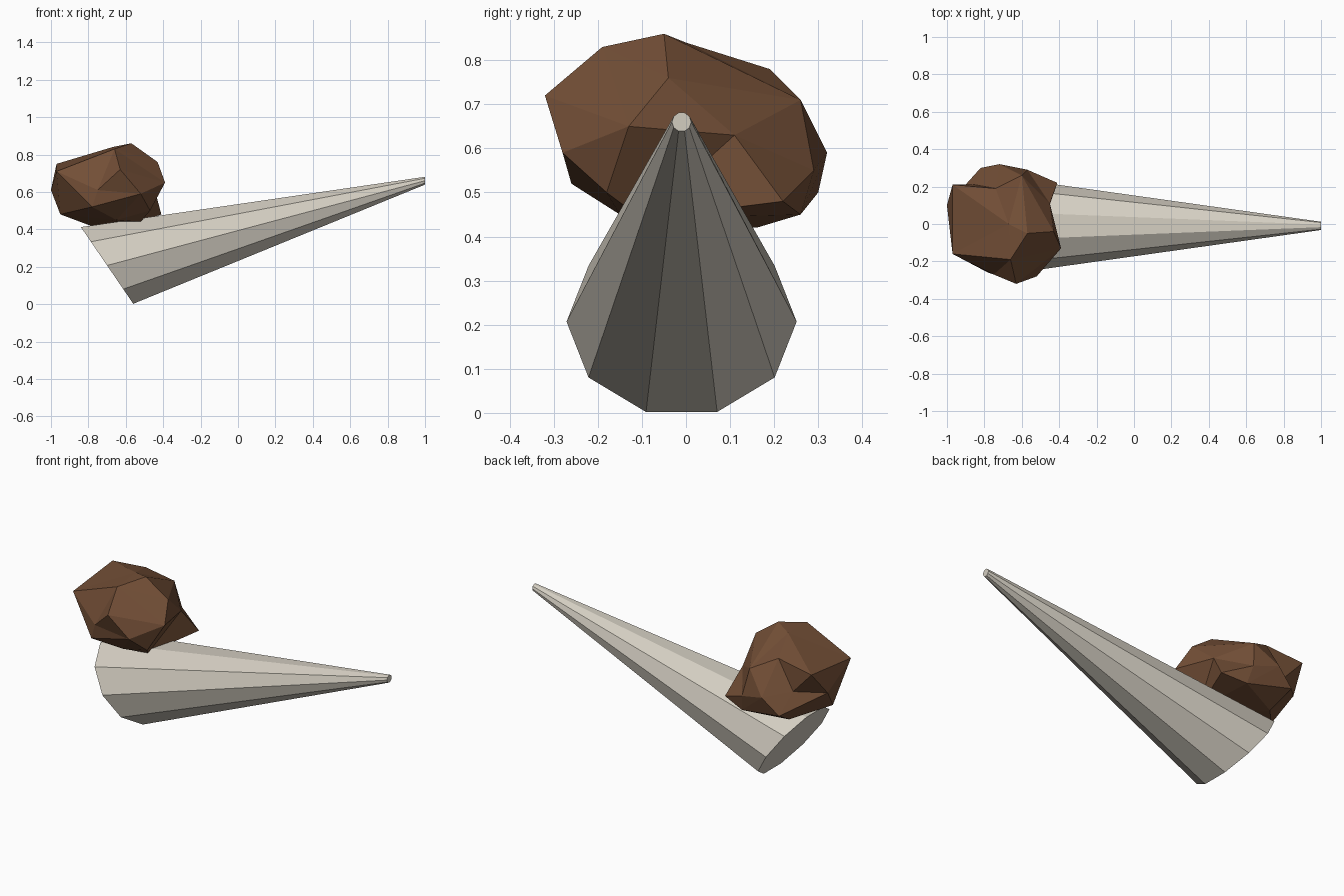
import bpy, bmesh, math
from mathutils import Vector

cube = bpy.data.objects.get("Cube")
if cube:
    bpy.data.objects.remove(cube, do_unlink=True)


def make_material(name, color):
    mat = bpy.data.materials.new(name)
    mat.use_nodes = True
    mat.diffuse_color = (*color, 1)
    mat.node_tree.nodes["Principled BSDF"].inputs["Base Color"].default_value = (*color, 1)
    return mat


def make_object(name, bm, mat):
    bmesh.ops.recalc_face_normals(bm, faces=bm.faces[:])
    mesh = bpy.data.meshes.new(name)
    bm.to_mesh(mesh)
    bm.free()
    mesh.materials.append(mat)
    obj = bpy.data.objects.new(name, mesh)
    bpy.context.collection.objects.link(obj)
    return obj


bone = make_material("pale bone", (0.65, 0.61, 0.53))
brown = make_material("dark brown", (0.17, 0.077, 0.037))


# Tapered horn: a slanted wide ring lofted to a small upright ring
def ring(bm, center, radius, up, sides=10):
    side, up = Vector((0, 1, 0)), Vector(up).normalized()
    angles = [math.tau * i / sides for i in range(sides)]
    return [bm.verts.new(Vector(center) + radius * (side * math.cos(a) + up * math.sin(a)))
            for a in angles]


bm = bmesh.new()
base = ring(bm, (-0.7, -0.01, 0.207), 0.261, (-0.28, 0, 0.41))
tip = ring(bm, (1, -0.01, 0.66), 0.022, (0, 0, 1))
bm.faces.new(base)
bm.faces.new(tip)
for i in range(len(base)):
    j = (i + 1) % len(base)
    bm.faces.new((base[i], base[j], tip[j], tip[i]))
make_object("tapered_horn", bm, bone)

# Faceted lump: corner points in hundredths, grouped by region
top = [(-57, -5, 86), (-67, 0, 84), (-66, -19, 83), (-74, 19, 78), (-60, 26, 71)]
front = [(-63, -32, 72), (-52, -28, 59), (-78, -26, 52), (-75, -27, 61)]
left = [(-43, -4, 76), (-39, -13, 65), (-41, 22, 48), (-45, 11, 63), (-47, -18, 50)]
right = [(-97, -16, 71), (-97, 21, 75), (-100, 10, 61), (-95, -2, 48)]
back = [(-72, 32, 59), (-57, 29, 55), (-82, 30, 50), (-85, 21, 62)]
bottom = [(-79, 16, 42), (-55, 26, 45), (-52, -10, 44), (-65, -15, 45)]

# Connect the corners as seen from the middle, so dents stay dents
middle = Vector((-0.69, 0, 0.63))
bm = bmesh.new()
places = {}
for corner in top + front + left + right + back + bottom:
    place = Vector(corner) / 100
    places[bm.verts.new((place - middle).normalized())] = place
bmesh.ops.convex_hull(bm, input=bm.verts[:])
for vert, place in places.items():
    vert.co = place
make_object("faceted_lump", bm, brown)
